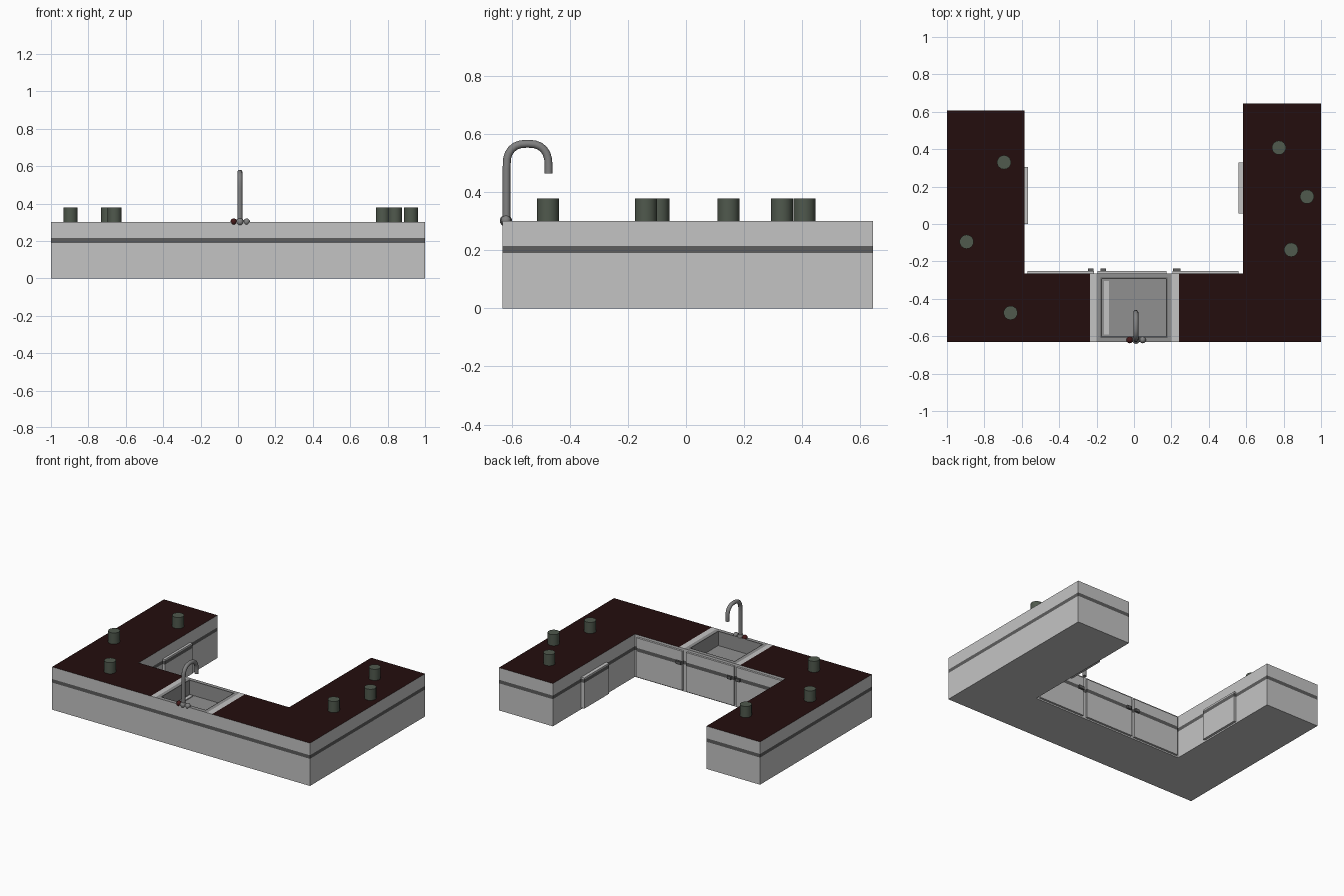
import bpy, bmesh, math
from mathutils import Vector

if "Cube" in bpy.data.objects:
    bpy.data.objects.remove(bpy.data.objects["Cube"])


def material(name, r, g, b):
    m = bpy.data.materials.new(name)
    m.diffuse_color = (r, g, b, 1)
    m.use_nodes = True
    m.node_tree.nodes["Principled BSDF"].inputs["Base Color"].default_value = m.diffuse_color
    return m


PANEL = material("light grey panel", 0.55, 0.55, 0.55)
BAND = material("dark grey band", 0.11, 0.11, 0.11)
TOP = material("dark maroon worktop", 0.017, 0.004, 0.004)
STEEL = material("sink steel", 0.28, 0.28, 0.28)
CHROME = material("tap metal", 0.22, 0.22, 0.22)
GREEN = material("grey green", 0.08, 0.10, 0.075)
RED = material("dark red", 0.06, 0.01, 0.01)


def finish(bm, name, mats, smooth=False):
    bmesh.ops.recalc_face_normals(bm, faces=bm.faces)
    me = bpy.data.meshes.new(name)
    bm.to_mesh(me)
    bm.free()
    ob = bpy.data.objects.new(name, me)
    bpy.context.collection.objects.link(ob)
    for m in mats:
        me.materials.append(m)
    if smooth:
        bpy.ops.object.select_all(action='DESELECT')
        ob.select_set(True)
        bpy.context.view_layer.objects.active = ob
        bpy.ops.object.shade_smooth_by_angle(angle=math.radians(40))
    return ob


def cut(bm, co, no):
    bmesh.ops.bisect_plane(bm, geom=bm.verts[:] + bm.edges[:] + bm.faces[:],
                           plane_co=co, plane_no=no)


def paint_band(bm):
    """Split the sides at the band heights and colour the strip between."""
    for z in (0.19, 0.215):
        cut(bm, (0, 0, z), (0, 0, 1))
    bm.normal_update()
    for f in bm.faces:
        if abs(f.normal.z) < 0.5 and 0.19 < f.calc_center_median().z < 0.215:
            f.material_index = 1


def box_bmesh(lo, hi):
    bm = bmesh.new()
    bmesh.ops.create_cube(bm, size=1)
    for v in bm.verts:
        v.co = [lo[i] + (v.co[i] + 0.5) * (hi[i] - lo[i]) for i in range(3)]
    return bm


# U-shaped counter body
outline = [(-1, -0.631), (1, -0.631), (1, 0.644), (0.582, 0.644),
           (0.582, -0.265), (-0.585, -0.265), (-0.585, 0.608), (-1, 0.608)]
bm = bmesh.new()
base = bm.faces.new([bm.verts.new((x, y, 0)) for x, y in outline])
up = bmesh.ops.extrude_face_region(bm, geom=[base], use_keep_orig=True)
bmesh.ops.translate(bm, vec=(0, 0, 0.3),
                    verts=[v for v in up["geom"] if isinstance(v, bmesh.types.BMVert)])
bmesh.ops.recalc_face_normals(bm, faces=bm.faces)
for x in (-0.585, -0.235, -0.2, 0.2, 0.24, 0.582):
    cut(bm, (x, 0, 0), (1, 0, 0))
paint_band(bm)
sink = None
for f in bm.faces:
    if f.normal.z > 0.9:
        x = f.calc_center_median().x
        if abs(x) < 0.1:
            sink, f.material_index = f, 3
        elif x < -0.235 or x > 0.24:
            f.material_index = 2
# Sink rim, dark seam and sunken basin
bmesh.ops.inset_region(bm, faces=[sink], thickness=0.031)
seam = bmesh.ops.inset_region(bm, faces=[sink], thickness=0.009)
for f in seam["faces"]:
    f.material_index = 1
down = bmesh.ops.extrude_discrete_faces(bm, faces=[sink])["faces"]
bmesh.ops.translate(bm, vec=(0, 0, -0.1), verts=down[0].verts[:])
finish(bm, "counter_body", [PANEL, BAND, TOP, STEEL])

# Pale strip on the basin floor
finish(box_bmesh((-0.16, -0.591, 0.2), (-0.135, -0.305, 0.206)), "basin_strip", [PANEL])

# Cupboard doors on the inner sides
doors = [((-0.57, -0.265), (-0.215, -0.251)), ((-0.195, -0.265), (0.175, -0.251)),
         ((0.205, -0.265), (0.56, -0.251)), ((-0.585, 0.0), (-0.568, 0.305)),
         ((0.558, 0.055), (0.582, 0.33))]
for i, (a, b) in enumerate(doors):
    bm = box_bmesh((*a, 0.01), (*b, 0.285 if i < 3 else 0.225))
    paint_band(bm)
    finish(bm, f"cupboard_door_{i + 1}", [PANEL, BAND])

# Door handles
for i, x in enumerate((-0.232, -0.165, 0.228)):
    w = 0.02 if i == 2 else 0.015
    finish(box_bmesh((x - w, -0.265, 0.192), (x + w, -0.238, 0.213)),
           f"door_handle_{i + 1}", [BAND])


def rod(name, p, q, r, mat, sides=12, r2=None):
    p, q = Vector(p), Vector(q)
    bm = bmesh.new()
    bmesh.ops.create_cone(bm, cap_ends=True, segments=sides, radius1=r,
                          radius2=r2 or r, depth=(q - p).length)
    rot = (q - p).to_track_quat('Z', 'Y')
    for v in bm.verts:
        v.co = rot @ v.co + (p + q) / 2
    return finish(bm, name, [mat], True)


def ball(name, co, r, mat):
    bm = bmesh.new()
    bmesh.ops.create_uvsphere(bm, u_segments=12, v_segments=8, radius=r)
    bmesh.ops.translate(bm, vec=co, verts=bm.verts)
    finish(bm, name, [mat], True)


# Tap spout: a ring swept along a hooked path
path = [(-0.618, 0.295), (-0.618, 0.48)]
for k in range(1, 12):
    a = math.pi * (1 - k / 12)
    c, s = math.cos(a), math.sin(a)
    path.append((-0.5455 + 0.0725 * math.copysign(abs(c) ** 0.8, c), 0.49 + 0.077 * s ** 0.8))
path += [(-0.473, 0.49), (-0.473, 0.465)]
bm = bmesh.new()
rings = []
for i, (y, z) in enumerate(path):
    y0, z0 = path[max(i - 1, 0)]
    y1, z1 = path[min(i + 1, len(path) - 1)]
    n = Vector((0, z1 - z0, y0 - y1)).normalized()
    rings.append([bm.verts.new(Vector((0.01, y, z)) + 0.0135 *
                  (Vector((1, 0, 0)) * math.cos(t) + n * math.sin(t)))
                  for t in (math.tau * k / 12 for k in range(12))])
for a, b in zip(rings, rings[1:]):
    for k in range(12):
        bm.faces.new((a[k], a[k - 1], b[k - 1], b[k]))
bm.faces.new(rings[0])
bm.faces.new(rings[-1])
finish(bm, "tap_spout", [CHROME], True)

# Tap base and the two knobs
rod("tap_bar", (-0.025, -0.62, 0.302), (0.045, -0.62, 0.302), 0.01, CHROME)
ball("tap_base", (0.01, -0.62, 0.302), 0.021, CHROME)
ball("hot_knob", (-0.023, -0.62, 0.302), 0.018, RED)
ball("cold_knob", (0.046, -0.62, 0.302), 0.018, CHROME)

# Round stools-like canisters on the worktop
spots = [(-0.695, 0.33), (-0.895, -0.095), (-0.66, -0.475),
         (0.775, 0.408), (0.925, 0.146), (0.84, -0.138)]
for i, (x, y) in enumerate(spots):
    rod(f"canister_{i + 1}", (x, y, 0.3), (x, y, 0.378), 0.038, GREEN, 14)
